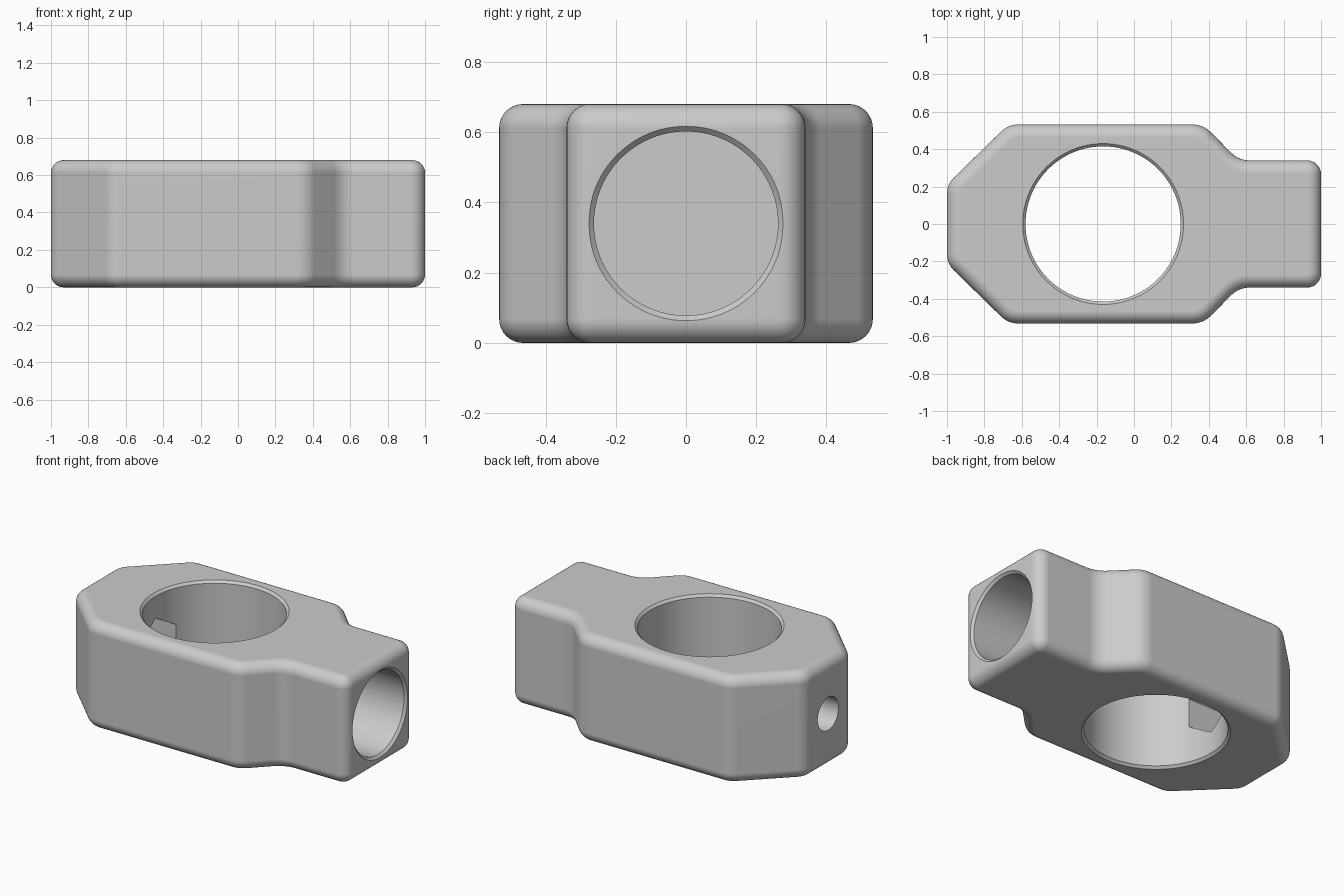
import bpy, bmesh
from math import sin, cos, pi, tan
from mathutils import Vector, Matrix

cube = bpy.data.objects.get("Cube")
if cube:
    bpy.data.objects.remove(cube, do_unlink=True)

HEIGHT, MID, EDGE = 0.68, 0.34, 0.068
STEPS = 8

grey = bpy.data.materials.new("plain grey")
grey.use_nodes = True
colour = (0.6, 0.6, 0.6, 1)
grey.diffuse_color = colour
grey.node_tree.nodes["Principled BSDF"].inputs["Base Color"].default_value = colour


def make_object(name, bm):
    bmesh.ops.recalc_face_normals(bm, faces=bm.faces)
    mesh = bpy.data.meshes.new(name)
    bm.to_mesh(mesh)
    bm.free()
    mesh.materials.append(grey)
    obj = bpy.data.objects.new(name, mesh)
    bpy.context.collection.objects.link(obj)
    return obj


def loft(name, rings):
    """Closed solid through matching rings of points."""
    bm = bmesh.new()
    loops = [[bm.verts.new(p) for p in ring] for ring in rings]
    count = len(loops[0])
    for low, high in zip(loops, loops[1:]):
        for i in range(count):
            j = (i + 1) % count
            bm.faces.new((low[i], low[j], high[j], high[i]))
    bm.faces.new(loops[0])
    bm.faces.new(loops[-1])
    return make_object(name, bm)


# Plan outline: corner x, y and fillet radius, anticlockwise
half = [(1, 0.34, 0.075), (0.56, 0.34, 0.14), (0.37, 0.532, 0.14),
        (-0.672, 0.532, 0.13), (-1, 0.212, 0.12)]
corners = half + [(x, -y, r) for x, y, r in reversed(half)]


def outline(inset, z):
    """Rounded plan outline, moved inwards by an even amount."""
    points = []
    for i, (x, y, r) in enumerate(corners):
        p = Vector((x, y))
        a = (p - Vector(corners[i - 1][:2])).normalized()
        b = (Vector(corners[(i + 1) % len(corners)][:2]) - p).normalized()
        turn = a.x * b.y - a.y * b.x
        side = 1 if turn > 0 else -1
        angle = a.angle(b)
        start = p - a * r * tan(angle / 2)
        centre = start + Vector((-a.y, a.x)) * r * side
        spoke = (start - centre) / r
        for k in range(STEPS + 1):
            t = side * angle * k / STEPS
            d = Matrix.Rotation(t, 2) @ spoke
            q = centre + d * (r - side * inset)
            points.append((q.x, q.y, z))
    return points


# Body with rounded top and bottom edges
levels = []
for k in range(STEPS + 1):
    a = pi / 2 * (1 - k / STEPS)
    levels.append((EDGE * (1 - cos(a)), EDGE * (1 - sin(a))))
levels += [(d, HEIGHT - z) for d, z in reversed(levels)]
body = loft("clamp_body", [outline(d, z) for d, z in levels])


def cutter(name, profile, along_x, sides=96, centre=(0, 0, 0)):
    """Round or many-sided cutter from (radius, distance) pairs."""
    rings = []
    for r, h in profile:
        ring = []
        for i in range(sides):
            t = 2 * pi * i / sides
            u, v = r * sin(t), r * cos(t)
            p = Vector((h, u, v)) if along_x else Vector((u, v, h))
            ring.append(p + Vector(centre))
        rings.append(ring)
    obj = loft(name, rings)
    obj.hide_render = True
    return obj


# Main vertical hole, chamfered at both ends
C, OVER = 0.015, 0.05
R = 0.415
main = cutter("main_hole_cutter",
              [(R + C + OVER, -OVER), (R, C), (R, HEIGHT - C),
               (R + C + OVER, HEIGHT + OVER)], False, centre=(-0.165, 0, 0))

# Blind socket in the neck
R = 0.262
socket = cutter("socket_cutter",
                [(R, 0.4), (R, 1 - C), (R + C + OVER, 1 + OVER)],
                True, centre=(0, 0, MID))

# Screw hole and six-sided nut pocket behind it
screw = cutter("screw_hole_cutter", [(0.105, -1.1), (0.105, -0.5)],
               True, 48, (0, 0, MID))
nut = cutter("nut_pocket_cutter", [(0.185, -0.8), (0.185, -0.4)],
             True, 6, (0, 0, MID))

bpy.ops.object.select_all(action='DESELECT')
bpy.context.view_layer.objects.active = body
body.select_set(True)
for tool in (main, socket, screw, nut):
    mod = body.modifiers.new(tool.name, 'BOOLEAN')
    mod.operation = 'DIFFERENCE'
    mod.solver = 'EXACT'
    mod.object = tool
    bpy.ops.object.modifier_apply(modifier=mod.name)
    bpy.data.objects.remove(tool, do_unlink=True)

# Smooth fillets, flat large faces
bpy.ops.object.shade_smooth_by_angle(angle=pi / 6)
weighted = body.modifiers.new("even shading", 'WEIGHTED_NORMAL')
weighted.keep_sharp = True
